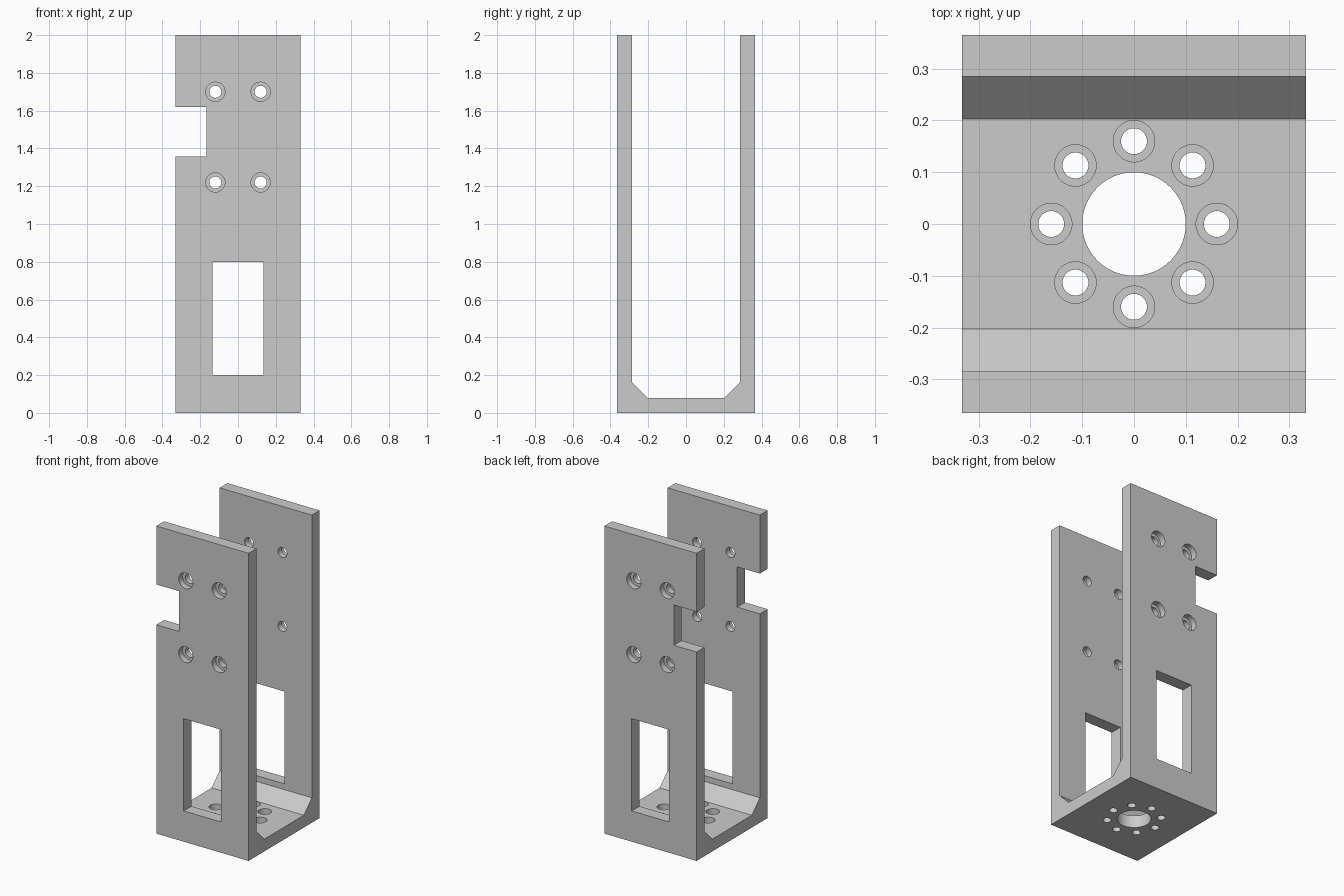
import bpy
import bmesh
from math import radians, pi, cos, sin
from mathutils import Matrix

cube = bpy.data.objects.get("Cube")
if cube:
    bpy.data.objects.remove(cube, do_unlink=True)

HALF_W, HALF_D, HEIGHT = 0.332, 0.365, 2.0
THICK, CHAMFER = 0.08, 0.082
INNER = HALF_D - THICK
BORE_DEPTH = 0.04

grey = bpy.data.materials.new("plain grey")
grey.use_nodes = True
grey.diffuse_color = (0.6, 0.6, 0.6, 1)
grey.node_tree.nodes["Principled BSDF"].inputs["Base Color"].default_value = (0.6, 0.6, 0.6, 1)


def make_object(name, bm):
    bmesh.ops.recalc_face_normals(bm, faces=bm.faces)
    mesh = bpy.data.meshes.new(name)
    bm.to_mesh(mesh)
    bm.free()
    mesh.materials.append(grey)
    obj = bpy.data.objects.new(name, mesh)
    bpy.context.collection.objects.link(obj)
    return obj


def add_box(bm, low, high):
    size = [b - a for a, b in zip(low, high)]
    mid = [(a + b) / 2 for a, b in zip(low, high)]
    matrix = Matrix.Translation(mid) @ Matrix.Diagonal((*size, 1))
    bmesh.ops.create_cube(bm, size=1, matrix=matrix)


def add_cylinder(bm, centre, radius, length, along_y=False):
    matrix = Matrix.Translation(centre)
    if along_y:
        matrix = matrix @ Matrix.Rotation(pi / 2, 4, "X")
    bmesh.ops.create_cone(bm, cap_ends=True, segments=48, radius1=radius,
                          radius2=radius, depth=length, matrix=matrix)


# U-shaped bracket: half profile in y and z, mirrored, extruded along x
half = [(HALF_D, 0), (HALF_D, HEIGHT), (INNER, HEIGHT),
        (INNER, THICK + CHAMFER), (INNER - CHAMFER, THICK)]
profile = half + [(-y, z) for y, z in reversed(half)]
bm = bmesh.new()
face = bm.faces.new([bm.verts.new((-HALF_W, y, z)) for y, z in profile])
extruded = bmesh.ops.extrude_face_region(bm, geom=[face])["geom"]
bmesh.ops.translate(bm, vec=(2 * HALF_W, 0, 0),
                    verts=[v for v in extruded if isinstance(v, bmesh.types.BMVert)])
bracket = make_object("bracket", bm)

through, bores = bmesh.new(), bmesh.new()

# Windows and side notches through both walls
add_box(through, (-0.135, -1, 0.2), (0.135, 1, 0.8))
add_box(through, (-1, -1, 1.358), (-0.168, 1, 1.62))

# Wall screw holes, counterbored from the outside
for x in (-0.12, 0.12):
    for z in (1.22, 1.7):
        add_cylinder(through, (x, 0, z), 0.032, 2, True)
        for side in (-1, 1):
            add_cylinder(bores, (x, side * HALF_D, z), 0.051, 2 * BORE_DEPTH, True)

# Base: central opening and a ring of holes counterbored from above
add_cylinder(through, (0, 0, 0), 0.1, 0.4)
for i in range(8):
    x, y = 0.16 * cos(i * pi / 4), 0.16 * sin(i * pi / 4)
    add_cylinder(through, (x, y, 0), 0.025, 0.4)
    add_cylinder(bores, (x, y, THICK), 0.04, 2 * BORE_DEPTH)

# Cut, then discard the cutters
bpy.ops.object.select_all(action="DESELECT")
bracket.select_set(True)
bpy.context.view_layer.objects.active = bracket
for name, cutter_bm in (("through_cutter", through), ("bore_cutter", bores)):
    cutter = make_object(name, cutter_bm)
    cutter.hide_render = True
    mod = bracket.modifiers.new(name, "BOOLEAN")
    mod.operation, mod.solver, mod.object = "DIFFERENCE", "EXACT", cutter
    bpy.ops.object.modifier_apply(modifier=mod.name)
    bpy.data.objects.remove(cutter, do_unlink=True)

bpy.ops.object.shade_smooth_by_angle(angle=radians(30))
